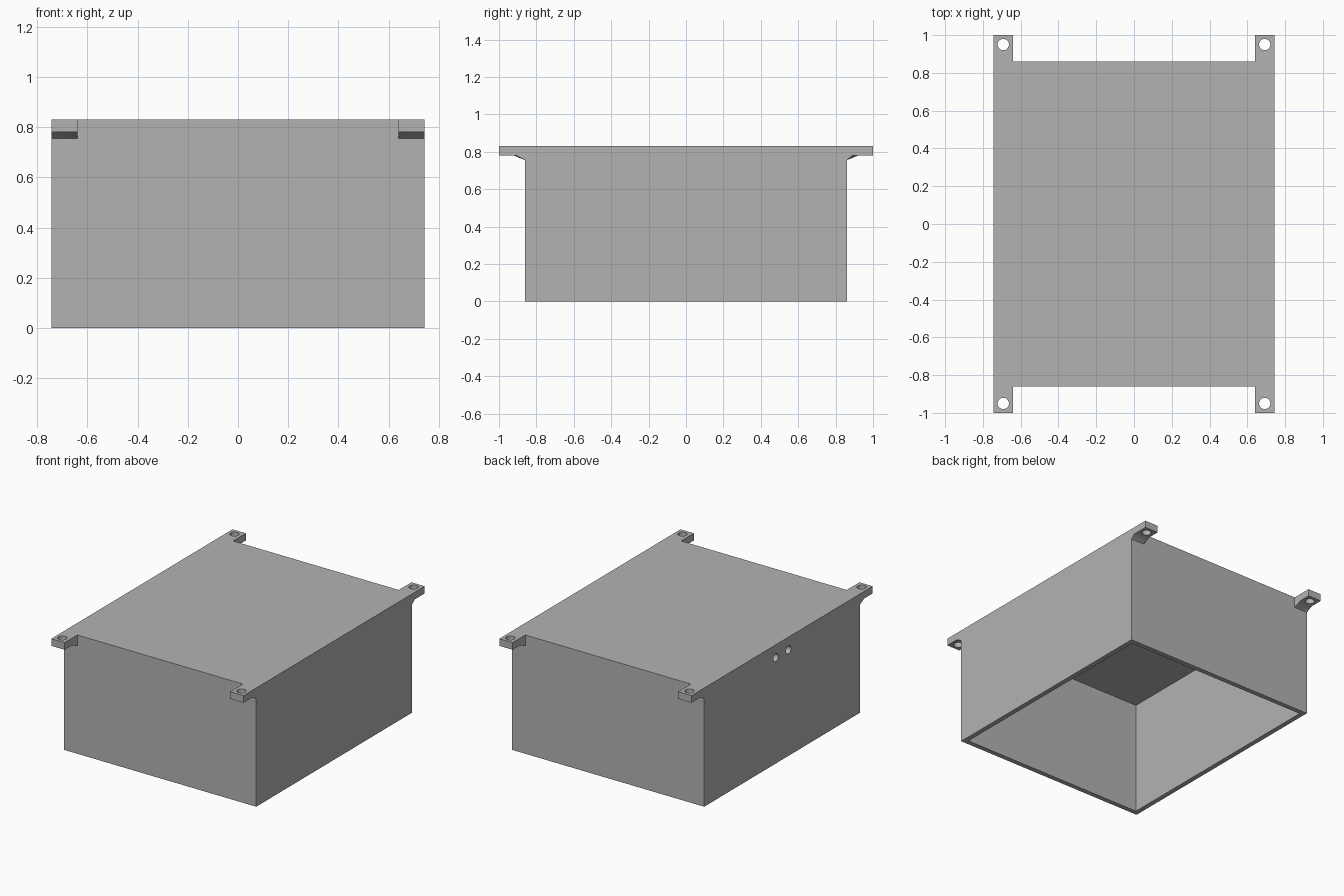
import bpy
import bmesh
from math import pi
from mathutils import Matrix, Vector

if "Cube" in bpy.data.objects:
    bpy.data.objects.remove(bpy.data.objects["Cube"], do_unlink=True)

HALF_X, HALF_Y, HEIGHT, WALL = 0.743, 0.86, 0.83, 0.034
TAB_WIDTH, TAB_BOTTOM = 0.103, 0.78

grey = bpy.data.materials.new("plain_grey")
grey.use_nodes = True
colour = (0.45, 0.45, 0.45, 1)
grey.diffuse_color = colour
grey.node_tree.nodes["Principled BSDF"].inputs["Base Color"].default_value = colour


def make_object(name, bm):
    bmesh.ops.recalc_face_normals(bm, faces=bm.faces)
    mesh = bpy.data.meshes.new(name)
    bm.to_mesh(mesh)
    bm.free()
    mesh.materials.append(grey)
    obj = bpy.data.objects.new(name, mesh)
    bpy.context.collection.objects.link(obj)
    return obj


def box(name, low, high):
    bm = bmesh.new()
    low, high = Vector(low), Vector(high)
    bmesh.ops.create_cube(bm, size=1)
    bmesh.ops.scale(bm, vec=high - low, verts=bm.verts)
    bmesh.ops.translate(bm, vec=(low + high) / 2, verts=bm.verts)
    return make_object(name, bm)


def cylinder(name, centre, radius, depth, axis="Z"):
    bm = bmesh.new()
    turn = Matrix.Rotation(pi / 2, 4, "Y") if axis == "X" else Matrix()
    bmesh.ops.create_cone(bm, cap_ends=True, segments=32, radius1=radius,
                          radius2=radius, depth=depth,
                          matrix=Matrix.Translation(centre) @ turn)
    return make_object(name, bm)


def combine(target, other, operation):
    mod = target.modifiers.new(operation, "BOOLEAN")
    mod.operation, mod.solver, mod.object = operation, "EXACT", other
    other.hide_render = True
    bpy.context.view_layer.objects.active = target
    bpy.ops.object.modifier_apply(modifier=mod.name)
    bpy.data.objects.remove(other, do_unlink=True)


def mounting_tab(sx, sy):
    """Flat ear with a small skewed brace under its root."""
    root, tip, outer = HALF_Y - 0.015, 1.0, HALF_X
    inner = outer - TAB_WIDTH
    bm = bmesh.new()
    sides = []
    for x, toe in ((inner, 0.92), (outer, 0.89)):
        profile = [(root, HEIGHT), (tip, HEIGHT), (tip, TAB_BOTTOM),
                   (toe, TAB_BOTTOM), (HALF_Y, 0.755), (root, 0.755)]
        sides.append([bm.verts.new((sx * x, sy * y, z)) for y, z in profile])
    a, b = sides
    bm.faces.new(a)
    bm.faces.new(b)
    for i in range(len(a)):
        j = (i + 1) % len(a)
        bm.faces.new((a[i], a[j], b[j], b[i]))
    # Split the skewed brace into flat triangles
    bmesh.ops.triangulate(bm, faces=bm.faces)
    return make_object("mounting_tab", bm)


# Open-bottomed shell
enclosure = box("enclosure", (-HALF_X, -HALF_Y, 0), (HALF_X, HALF_Y, HEIGHT))
cavity = box("cavity", (WALL - HALF_X, WALL - HALF_Y, -0.1),
             (HALF_X - WALL, HALF_Y - WALL, HEIGHT - 0.038))
combine(enclosure, cavity, "DIFFERENCE")

# Corner tabs with screw holes
for sx in (-1, 1):
    for sy in (-1, 1):
        combine(enclosure, mounting_tab(sx, sy), "UNION")
        hole = cylinder("screw_hole", (sx * 0.692, sy * 0.95, 0.8), 0.03, 0.3)
        combine(enclosure, hole, "DIFFERENCE")

# Pair of cable holes in one side wall
for y in (-0.07, 0.07):
    hole = cylinder("cable_hole", (-HALF_X, y, 0.74), 0.028, 0.2, "X")
    combine(enclosure, hole, "DIFFERENCE")

# Merge coplanar faces and keep edges crisp
bm = bmesh.new()
bm.from_mesh(enclosure.data)
bmesh.ops.remove_doubles(bm, verts=bm.verts, dist=0.0001)
bmesh.ops.dissolve_limit(bm, angle_limit=0.01, verts=bm.verts, edges=bm.edges)
bm.to_mesh(enclosure.data)
bm.free()
bpy.ops.object.select_all(action="DESELECT")
enclosure.select_set(True)
bpy.context.view_layer.objects.active = enclosure
bpy.ops.object.shade_smooth_by_angle()
